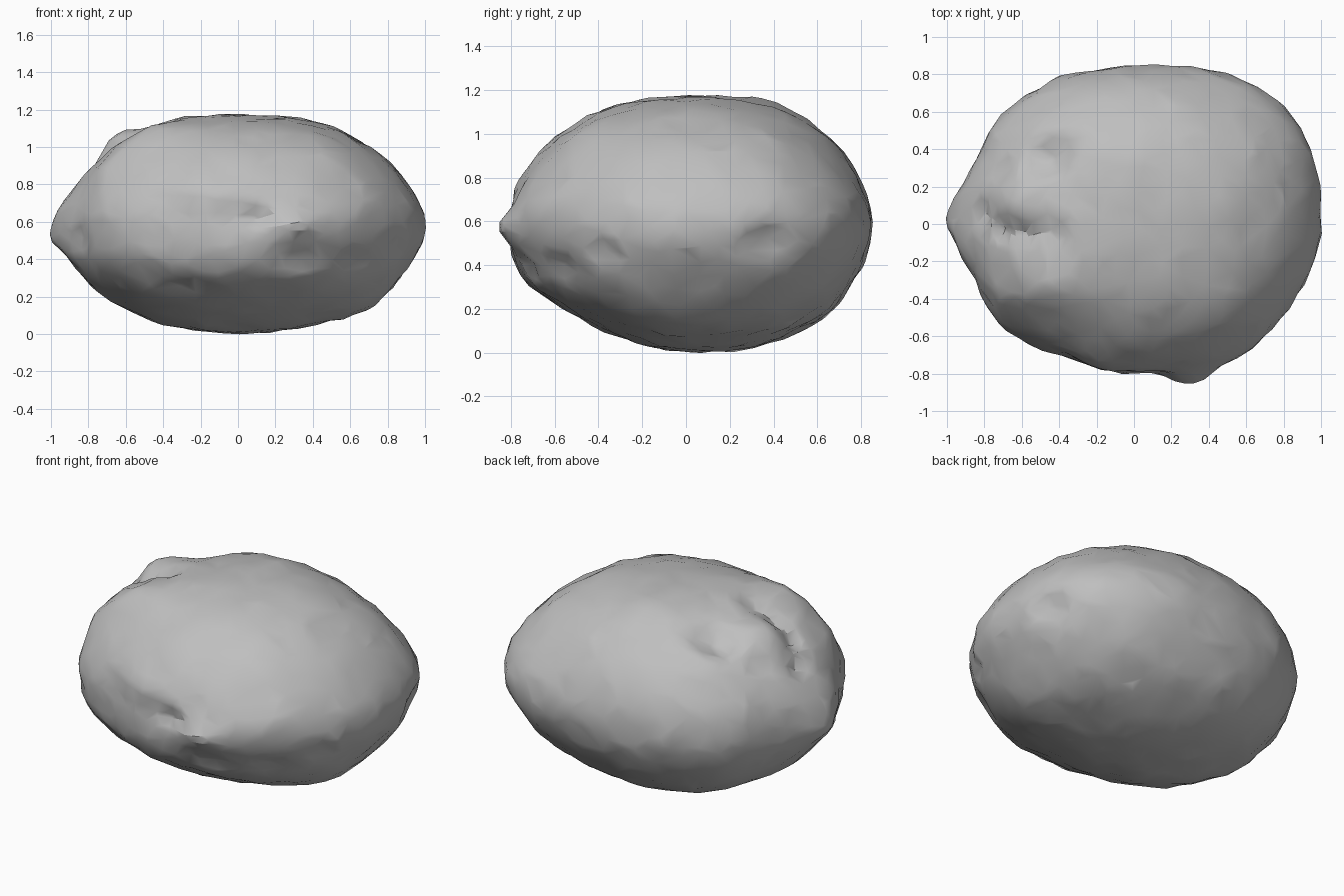
import bpy, bmesh, math
from mathutils import Vector, noise

cube = bpy.data.objects.get("Cube")
if cube:
    bpy.data.objects.remove(cube, do_unlink=True)

HALF = Vector((1, .85, .588))  # half extents of the boulder

# Outline radii relative to the ellipse, sixteen steps around each plane
FRONT = [1, .98, 1, 1.03, 1, 1.02, .98, .93, .97, .95, .96, .98, .98, 1, 1.03, .99]
SIDE = [1, 1, 1.03, 1.06, 1, 1.01, .98, .96, .97, .98, .93, .93, .99, 1.01, 1.02, .99]
TOP = [1, 1.06, 1.09, 1.05, .97, .99, .98, .93, .97, .92, .96, .91, .94, 1, .99, .99]

# Lumps and hollows: position, radius, height
FEATURES = [
    # groove curling over the upper flank
    ((-.84, .06, .88), .09, -.045), ((-.74, -.05, .99), .08, -.05),
    ((-.6, -.06, 1.06), .08, -.055), ((-.44, -.05, 1.1), .08, -.045),
    # lump behind it, and the pit beyond
    ((-.62, .12, 1.03), .14, .045),
    ((-.46, .36, 1.07), .13, -.075), ((-.74, .3, .94), .08, -.03),
    # long lobe in front of it
    ((-.45, -.34, 1.09), .18, .04), ((-.6, -.36, .98), .16, .02),
    ((-.72, -.4, .86), .18, .03),
    # knob, pit and ridge on the front
    ((.3, -.83, .58), .12, .07), ((.1, -.78, .63), .1, -.05),
    ((-.05, -.8, .64), .1, -.02), ((.55, -.66, .63), .15, .025),
    ((-.2, -.76, .78), .2, .02),
    # angular shoulder
    ((.72, -.57, .7), .14, .015), ((.5, -.5, .98), .16, .02),
    # hollows below the ridge
    ((.35, -.72, .4), .1, -.035), ((.6, -.58, .4), .12, -.04),
    ((-.3, -.65, .22), .13, -.025),
    # side tip, side creases and side dimple
    ((-1, .03, .53), .13, .035), ((-.84, -.3, .52), .1, -.03),
    ((.9, .35, .52), .12, -.06), ((.87, -.4, .46), .1, -.03),
    # fuller underside at the back
    ((-.5, .5, .2), .4, .015),
]


def to_unit(point):
    p = Vector(point) - Vector((0, 0, HALF.z))
    return Vector(a / b for a, b in zip(p, HALF)).normalized()


def outline(radii, u, v):
    """Smoothly interpolated outline radius at the angle of (u, v)."""
    n = len(radii)
    t = math.atan2(v, u) / math.tau * n
    i = math.floor(t)
    f = t - i
    a, b, c, d = (radii[(i + k) % n] for k in (-1, 0, 1, 2))
    return b + f / 2 * (c - a + f * (2*a - 5*b + 4*c - d + f * (3*(b - c) + d - a)))


features = [(to_unit(pos), radius, height) for pos, radius, height in FEATURES]


def boulder_point(d):
    # Blend the three outlines by closeness to each plane
    parts = [(d.y, outline(FRONT, d.x, d.z)), (d.x, outline(SIDE, d.y, d.z)),
             (d.z, outline(TOP, d.x, d.y))]
    weights = [1 / (off * off + .02) for off, _ in parts]
    r = sum(w * part[1] for w, part in zip(weights, parts)) / sum(weights)
    p = Vector(a * b for a, b in zip(d, HALF)) * r
    # Local lumps, then fine roughness
    lift = sum(h * math.exp(-(d - c).length_squared / rad ** 2) for c, rad, h in features)
    lift += .008 * noise.noise(p * 4) + .012 * noise.noise(p * 9)
    normal = Vector(a / b for a, b in zip(d, HALF)).normalized()
    return p + normal * lift


bm = bmesh.new()
bmesh.ops.create_icosphere(bm, subdivisions=6, radius=1)
for v in bm.verts:
    v.co = boulder_point(v.co.normalized())

# Centre it and stand it on the ground
low = Vector(min(v.co[axis] for v in bm.verts) for axis in range(3))
high = Vector(max(v.co[axis] for v in bm.verts) for axis in range(3))
middle = (low + high) / 2
bmesh.ops.translate(bm, verts=bm.verts, vec=(-middle.x, -middle.y, -low.z))

mesh = bpy.data.meshes.new("boulder")
bm.to_mesh(mesh)
bm.free()
boulder = bpy.data.objects.new("boulder", mesh)
bpy.context.collection.objects.link(boulder)

# Plain grey stone
stone = bpy.data.materials.new("grey_stone")
stone.use_nodes = True
grey = (.52, .52, .52, 1)
stone.diffuse_color = grey
stone.node_tree.nodes["Principled BSDF"].inputs["Base Color"].default_value = grey
mesh.materials.append(stone)

# Coarsen into irregular facets, then smooth the gentle edges
bpy.ops.object.select_all(action="DESELECT")
boulder.select_set(True)
bpy.context.view_layer.objects.active = boulder
facets = boulder.modifiers.new("facets", "DECIMATE")
facets.ratio = .12
bpy.ops.object.modifier_apply(modifier=facets.name)
bpy.ops.object.shade_smooth_by_angle(angle=math.radians(25))
